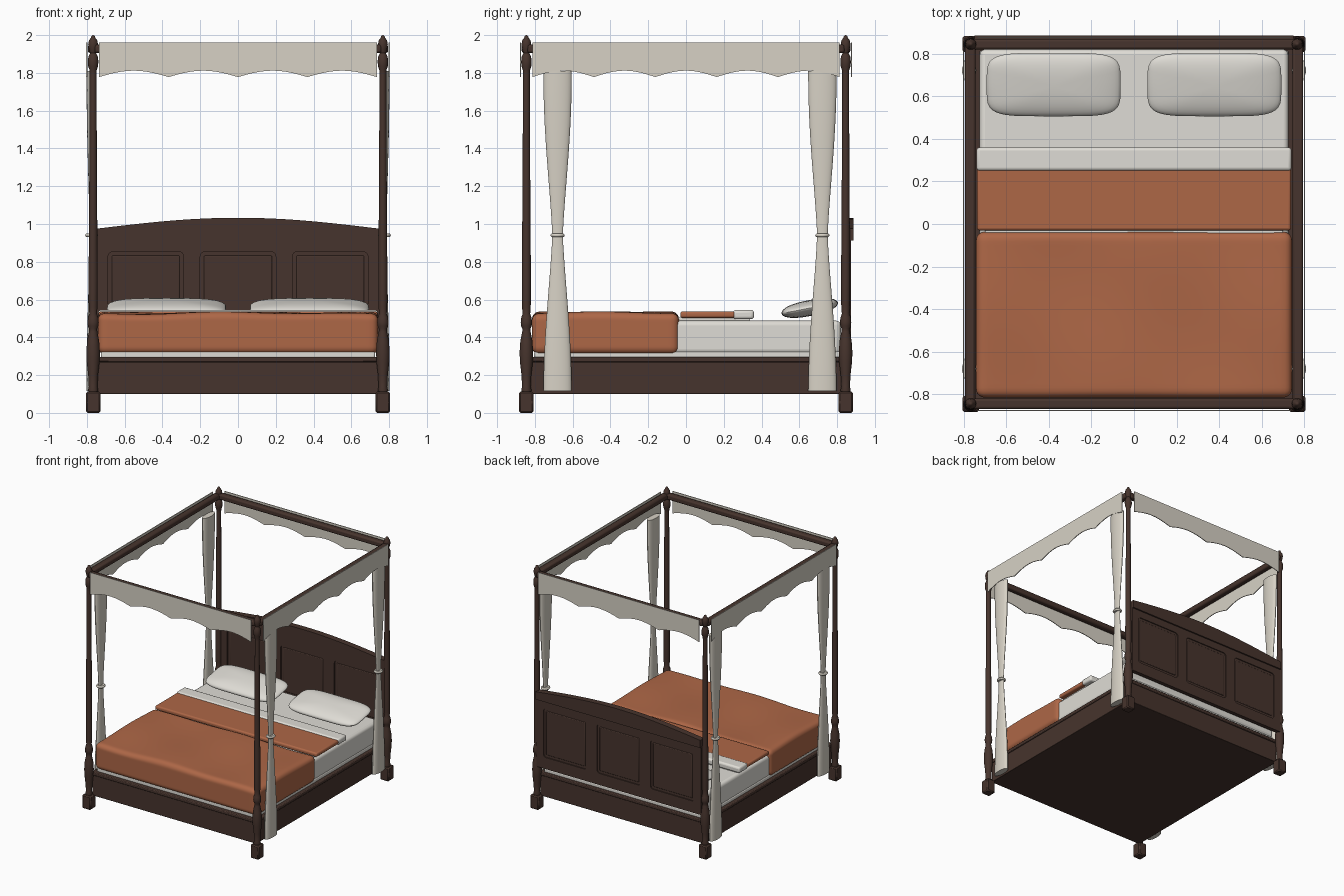
import bpy, bmesh, math
from mathutils import Matrix, Vector

if "Cube" in bpy.data.objects:
    bpy.data.objects.remove(bpy.data.objects["Cube"])


def material(name, rgb):
    m = bpy.data.materials.new(name)
    m.diffuse_color = (*rgb, 1)
    m.use_nodes = True
    m.node_tree.nodes["Principled BSDF"].inputs["Base Color"].default_value = m.diffuse_color
    return m


WOOD = material("dark_wood", (0.062, 0.034, 0.026))
LINEN = material("white_linen", (0.74, 0.72, 0.67))
DRAPE = material("beige_drape", (0.68, 0.64, 0.56))
RUST = material("rust_blanket", (0.42, 0.135, 0.062))


def finish(name, bm, mat, smooth=True, bevel=0, segs=2):
    bmesh.ops.recalc_face_normals(bm, faces=bm.faces)
    me = bpy.data.meshes.new(name)
    bm.to_mesh(me)
    bm.free()
    me.materials.append(mat)
    ob = bpy.data.objects.new(name, me)
    bpy.context.collection.objects.link(ob)
    if bevel:
        b = ob.modifiers.new("bevel", "BEVEL")
        b.width, b.segments, b.limit_method = bevel, segs, "ANGLE"
    if smooth:
        bpy.ops.object.select_all(action="DESELECT")
        ob.select_set(True)
        bpy.context.view_layer.objects.active = ob
        bpy.ops.object.shade_smooth_by_angle(angle=math.radians(40))
    return ob


def box(name, x, y, z, mat, bevel=0.004, segs=2):
    bm = bmesh.new()
    bmesh.ops.create_cube(bm, size=1)
    for v in bm.verts:
        v.co = [(a + b) / 2 + c * (b - a) for (a, b), c in zip((x, y, z), v.co)]
    return finish(name, bm, mat, True, bevel, segs)


def lathe(name, rings, mat, sides, center, sx=1, sy=1):
    """Stack of (radius, z) rings, scaled to an ellipse and capped."""
    bm = bmesh.new()
    loops = []
    for r, z in rings:
        loops.append([bm.verts.new((center[0] + sx * r * math.cos(t), center[1] + sy * r * math.sin(t), z))
                      for t in (2 * math.pi * i / sides for i in range(sides))])
    for a, b in zip(loops, loops[1:]):
        for i in range(sides):
            j = (i + 1) % sides
            bm.faces.new((a[i], a[j], b[j], b[i]))
    bm.faces.new(loops[0])
    bm.faces.new(loops[-1])
    return finish(name, bm, mat)


def plate(name, outlines, y0, y1, mat):
    """Upright board in the xz plane; later outlines become holes."""
    cu = bpy.data.curves.new(name, "CURVE")
    cu.dimensions, cu.fill_mode, cu.extrude = "2D", "BOTH", (y1 - y0) / 2
    for pts in outlines:
        s = cu.splines.new("POLY")
        s.points.add(len(pts) - 1)
        for p, (a, b) in zip(s.points, pts):
            p.co = (a, b, 0, 1)
        s.use_cyclic_u = True
    tmp = bpy.data.objects.new("tmp", cu)
    bpy.context.collection.objects.link(tmp)
    me = tmp.evaluated_get(bpy.context.evaluated_depsgraph_get()).to_mesh()
    bm = bmesh.new()
    bm.from_mesh(me)
    bpy.data.objects.remove(tmp)
    bmesh.ops.remove_doubles(bm, verts=bm.verts, dist=1e-5)
    bm.transform(Matrix.Translation((0, (y0 + y1) / 2, 0)) @ Matrix.Rotation(math.pi / 2, 4, "X"))
    return finish(name, bm, mat)


def rounded(x0, x1, z0, z1, r):
    pts = []
    for cx, cz, a0 in ((x1 - r, z1 - r, 0), (x0 + r, z1 - r, 90), (x0 + r, z0 + r, 180), (x1 - r, z0 + r, 270)):
        for k in range(5):
            a = math.radians(a0 + k * 22.5)
            pts.append((cx + r * math.cos(a), cz + r * math.sin(a)))
    return pts


# Turned posts on square feet
POST = [(0.022, 0.10), (0.027, 0.12), (0.023, 0.14), (0.026, 0.2), (0.034, 0.27), (0.036, 0.32), (0.032, 0.38),
        (0.022, 0.43), (0.021, 0.445), (0.028, 0.46), (0.030, 0.48), (0.027, 0.505), (0.020, 0.525), (0.023, 0.56),
        (0.024, 0.7), (0.020, 1.3), (0.018, 1.79), (0.019, 1.815), (0.026, 1.835), (0.028, 1.86), (0.025, 1.885),
        (0.016, 1.905), (0.022, 1.925), (0.026, 1.95), (0.022, 1.972), (0.012, 1.985), (0.009, 1.995), (0.002, 2.0)]
for sx in (-1, 1):
    for sy in (-1, 1):
        cx, cy = sx * 0.767, sy * 0.845
        lathe("post", POST, WOOD, 20, (cx, cy))
        box("post_foot", (cx - 0.038, cx + 0.038), (cy - 0.038, cy + 0.038), (0, 0.112), WOOD, 0.008, 1)

# Canopy rails
for s in (-1, 1):
    box("canopy_side_rail", (s * 0.77 - 0.025, s * 0.77 + 0.025), (-0.84, 0.84), (1.905, 1.95), WOOD, 0.012)
    box("canopy_end_rail", (-0.76, 0.76), (s * 0.845 - 0.025, s * 0.845 + 0.025), (1.905, 1.95), WOOD, 0.012)


# Scalloped valances
def valance(name, half, arches, angle, dist):
    n = arches * 10
    low = [(-half + 2 * half * i / n, 1.778 + 0.034 * math.sin(math.pi * (i % 10) / 10)) for i in range(n + 1)]
    ob = plate(name, [low + [(half, 1.96), (-half, 1.96)]], -dist - 0.003, -dist + 0.003, DRAPE)
    ob.rotation_euler.z = angle


for k in (0, 2):
    valance("end_valance", 0.735, 4, k * math.pi / 2, 0.876)
    valance("side_valance", 0.813, 5, (k + 1) * math.pi / 2, 0.801)

# Gathered curtains with tie rings
for s in (-1, 1):
    for cy in (-0.68, 0.722):
        rings = []
        for i in range(25):
            z = 0.115 + 1.695 * i / 24
            d = (z - 0.94) / 0.85
            rings.append((0.028 + 0.047 * math.sin(min(1, abs(d)) * math.pi / 2) ** 1.3, z))
        lathe("curtain", rings, DRAPE, 24, (s * 0.775, cy), 0.36, 1)
        tie = [(0.030 + 0.008 * math.sin(math.pi * i / 6), 0.93 + 0.02 * i / 6) for i in range(7)]
        lathe("curtain_tie", tie, DRAPE, 24, (s * 0.775, cy), 0.9, 1)

# Bed base and its moulded lip
box("bed_base", (-0.748, 0.748), (-0.83, 0.83), (0.10, 0.27), WOOD)
box("base_lip", (-0.755, 0.755), (-0.838, 0.838), (0.27, 0.297), WOOD, 0.006)

# Headboard: framed panels with an arched cap
BOTTOM, TOP = 0.355, 0.93
holes = [rounded(c - 0.2, c + 0.2, 0.45, 0.853, 0.025) for c in (-0.488, 0, 0.488)]
plate("headboard_frame", [[(-0.75, BOTTOM), (0.75, BOTTOM), (0.75, TOP), (-0.75, TOP)]] + holes, 0.842, 0.874, WOOD)
box("headboard_panel", (-0.74, 0.74), (0.850, 0.866), (BOTTOM + 0.01, TOP), WOOD, 0)
for c in (-0.488, 0, 0.488):
    box("raised_panel", (c - 0.18, c + 0.18), (0.845, 0.871), (0.47, 0.833), WOOD, 0.006)
arch = [(0.75 - 1.5 * i / 24, 0.975 + 0.058 * math.cos((i / 12 - 1) * math.pi / 2)) for i in range(25)]
plate("headboard_cap", [[(-0.75, 0.912), (0.75, 0.912)] + arch], 0.836, 0.886, WOOD)

# Mattress
box("box_spring", (-0.725, 0.725), (-0.805, 0.815), (0.29, 0.325), LINEN, 0.008)
box("mattress", (-0.725, 0.725), (-0.79, 0.82), (0.312, 0.488), LINEN, 0.025, 4)


# Soft blanket with gentle waves on top
def soft_block(name, half, center, mat, radius, wave):
    bm = bmesh.new()
    bmesh.ops.create_cube(bm, size=2)
    bmesh.ops.subdivide_edges(bm, edges=bm.edges, cuts=31, use_grid_fill=True)
    h, inner = Vector(half), Vector(half) - Vector((radius,) * 3)
    for v in bm.verts:
        # Crowd the grid towards the edges, then round the corners
        p = Vector([a * math.sin(c * math.pi / 2) for a, c in zip(h, v.co)])
        core = Vector([max(-b, min(b, c)) for b, c in zip(inner, p)])
        p = core + (p - core).normalized() * radius if (p - core).length > 1e-6 else p
        lift = max(0, p.z / h.z)
        p.z += wave * lift * (math.sin(7 * p.x + 3 * p.y) * math.sin(6 * p.y - 2 * p.x) - 0.6)
        v.co = p + Vector(center)
    return finish(name, bm, mat)


soft_block("blanket", (0.742, 0.389, 0.112), (0, -0.426, 0.422), RUST, 0.04, 0.008)

# Folded blanket end and sheet turn-down
box("blanket_fold", (-0.738, 0.738), (-0.03, 0.26), (0.503, 0.537), RUST, 0.012, 3)
box("sheet_fold", (-0.74, 0.74), (0.25, 0.36), (0.496, 0.545), LINEN, 0.015, 3)
box("fold_filling", (-0.70, 0.70), (-0.06, 0.34), (0.48, 0.505), LINEN, 0.004)


# Pillows: plump squared cushions leaning back
def power(c, e):
    return math.copysign(abs(c) ** e, c)


for s in (-1, 1):
    bm = bmesh.new()
    bmesh.ops.create_uvsphere(bm, u_segments=40, v_segments=20, radius=1)
    for v in bm.verts:
        a = math.atan2(v.co.y, v.co.x)
        r = math.hypot(v.co.x, v.co.y)
        v.co = (0.315 * power(math.cos(a), 0.42) * r ** 0.8, 0.152 * power(math.sin(a), 0.42) * r ** 0.8,
                0.042 * v.co.z)
    bm.transform(Matrix.Translation((s * 0.378, 0.655, 0.555)) @ Matrix.Rotation(math.radians(11), 4, "X"))
    finish("pillow", bm, LINEN)
